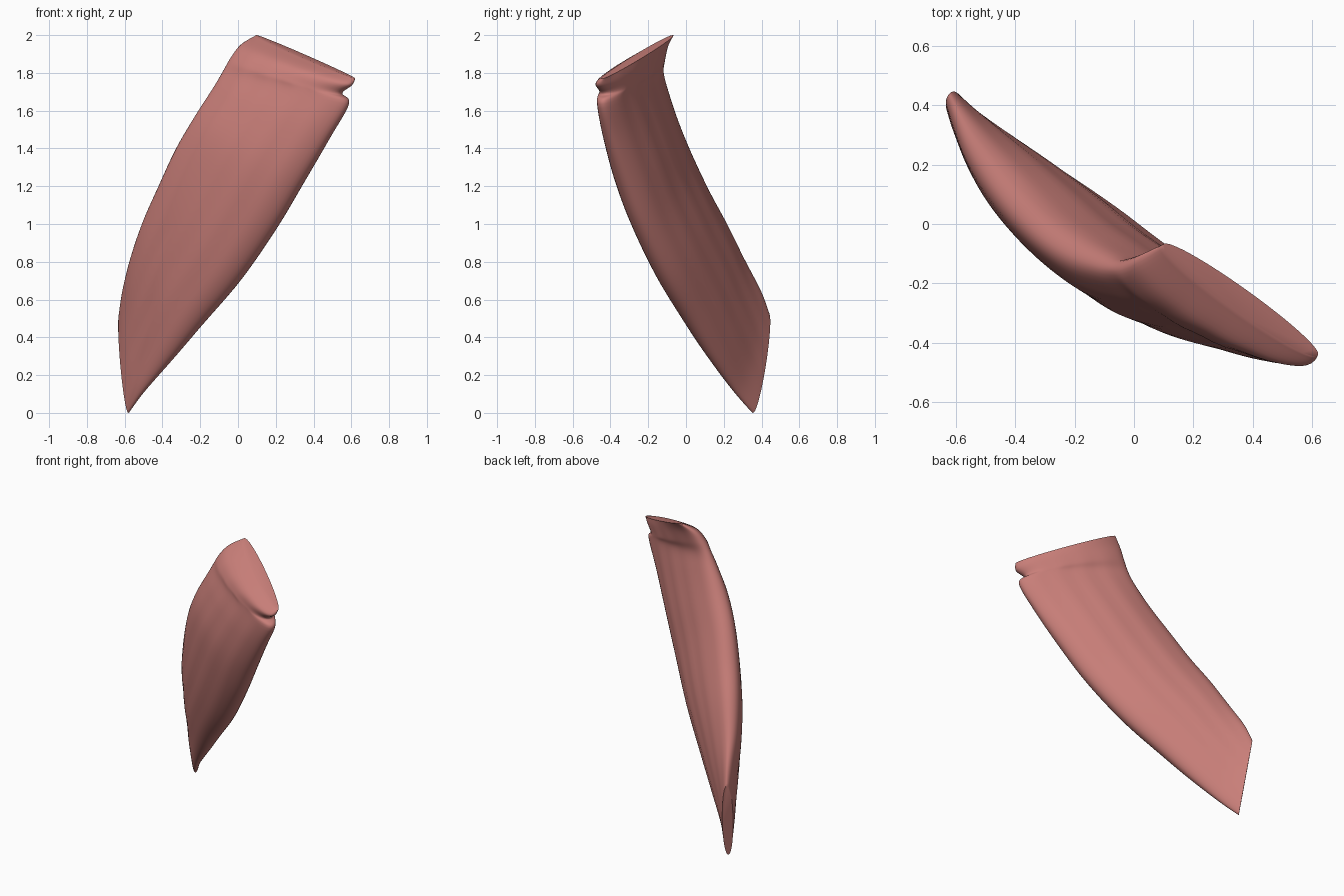
import bpy
import bmesh
import math
from mathutils import Vector

cube = bpy.data.objects.get("Cube")
if cube:
    bpy.data.objects.remove(cube, do_unlink=True)

# Frame of the slab: U runs along its flat back, N points out of the bulging front
U = Vector((0.81, -0.58, 0))
N = Vector((-0.58, -0.81, 0))
UP = Vector((0, 0, 1))

# Cross-sections from the thin lower end to the rolled upper lip:
# outer edge (u, z), inner edge (u, z), depth of centre, half thickness, twist
SECTIONS = [
    (-.765, .53, -.68, .00, .03, .037, -.02),
    (-.715, .66, -.56, .11, .06, .06, -.02),
    (-.62, .83, -.37, .28, .093, .095, .0),
    (-.505, 1.02, -.18, .46, .117, .122, .02),
    (-.38, 1.20, .07, .70, .133, .136, .04),
    (-.25, 1.40, .30, .97, .143, .136, .053),
    (-.13, 1.57, .47, 1.21, .137, .133, .057),
    (-.03, 1.72, .63, 1.45, .115, .112, .058),
    (.02, 1.81, .74, 1.635, .092, .092, .063),
    (.05, 1.88, .70, 1.69, .082, .097, .045),
    (.08, 1.95, .76, 1.735, .053, .085, .025),
    (.12, 2.0, .765, 1.77, .0, .04, .0),
]
SIDES = 56
STEPS = 6


def spline(p, q, r, s, t):
    """Smooth blend between neighbouring sections q and r."""
    return [0.5 * (2 * b + (c - a) * t + (2 * a - 5 * b + 4 * c - d) * t ** 2
                   + (3 * b - a - 3 * c + d) * t ** 3)
            for a, b, c, d in zip(p, q, r, s)]


def ring(section, along):
    """Rounded lens-shaped loop with faint lengthwise fibres."""
    ua, za, ub, zb, depth, half, twist = section
    points = []
    for i in range(SIDES):
        angle = math.tau * i / SIDES
        c, s = math.cos(angle), math.sin(angle)
        across = (1 - c) / 2
        fibre = 0.003 * math.sin(math.pi * along) * math.sin(9 * across * math.pi + 3 * along)
        n = depth + twist * c + math.copysign(abs(s) ** 0.9, s) * half + fibre * s
        points.append(U * (ua + (ub - ua) * across) + N * n
                      + UP * (za + (zb - za) * across))
    return points


# Interpolate the sections
last = len(SECTIONS) - 1
rows = []
for k in range(last):
    group = [SECTIONS[min(max(k + o, 0), last)] for o in (-1, 0, 1, 2)]
    rows += [spline(*group, j / STEPS) for j in range(STEPS)]
rows.append(SECTIONS[-1])

# Loft the body and close both ends
bm = bmesh.new()
loops = [[bm.verts.new(p) for p in ring(row, k / (len(rows) - 1))]
         for k, row in enumerate(rows)]
for low, high in zip(loops, loops[1:]):
    for i in range(SIDES):
        j = (i + 1) % SIDES
        bm.faces.new((low[i], low[j], high[j], high[i]))
bm.faces.new(loops[0])
bm.faces.new(loops[-1])
bmesh.ops.recalc_face_normals(bm, faces=bm.faces)
mesh = bpy.data.meshes.new("muscle_body")
bm.to_mesh(mesh)
bm.free()

muscle = bpy.data.objects.new("muscle_body", mesh)
bpy.context.collection.objects.link(muscle)

# Muscle colour
color = (0.58, 0.21, 0.19, 1)
material = bpy.data.materials.new("muscle_red")
material.use_nodes = True
material.diffuse_color = color
shader = material.node_tree.nodes["Principled BSDF"]
shader.inputs["Base Color"].default_value = color
shader.inputs["Roughness"].default_value = 0.6
mesh.materials.append(material)

# Smooth surface with crisp end rims
bpy.ops.object.select_all(action='DESELECT')
muscle.select_set(True)
bpy.context.view_layer.objects.active = muscle
bpy.ops.object.shade_smooth_by_angle(angle=math.radians(50))
